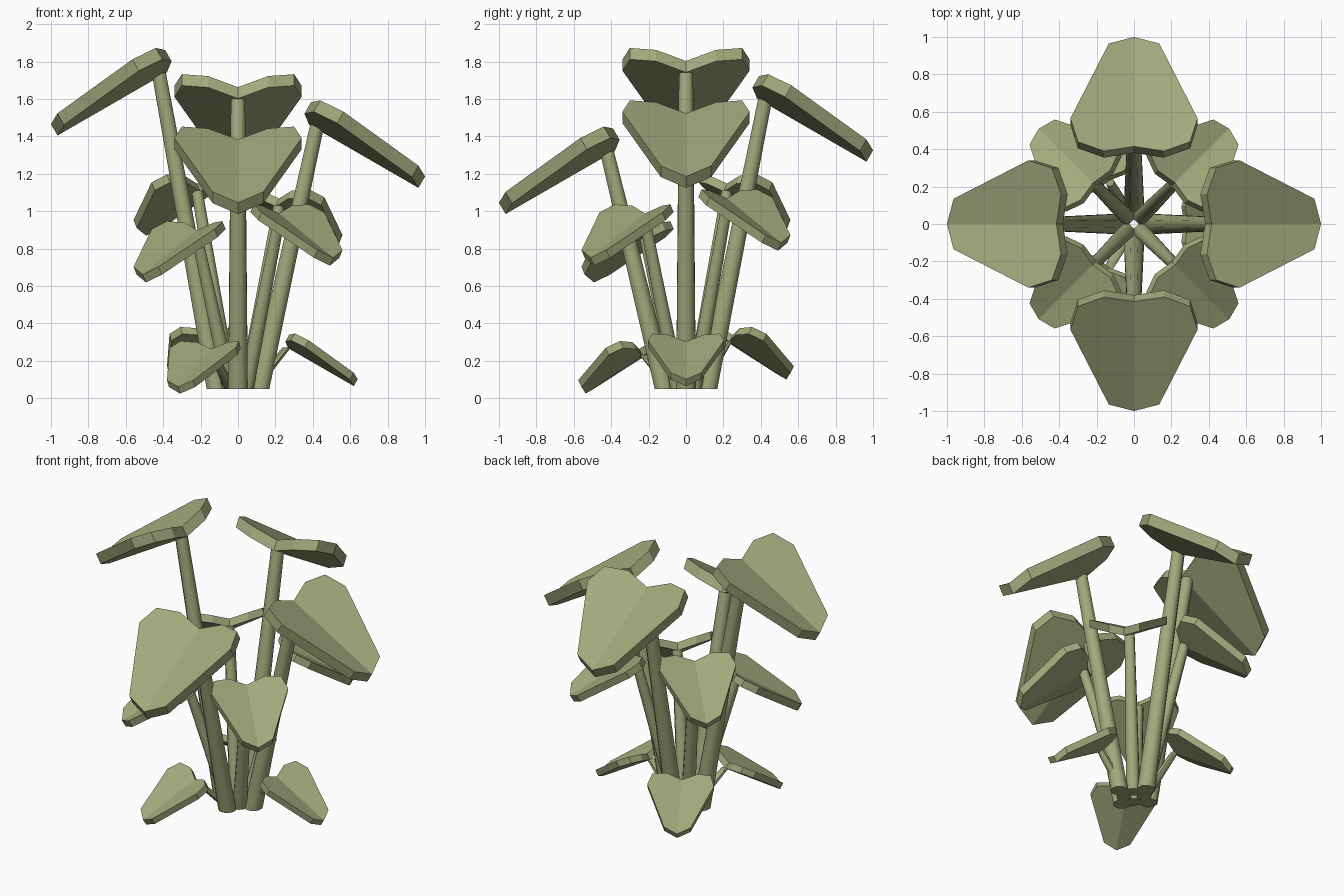
import bpy, bmesh, math
from mathutils import Matrix

old = bpy.data.objects.get("Cube")
if old:
    bpy.data.objects.remove(old, do_unlink=True)

olive = bpy.data.materials.new("olive_green")
olive.use_nodes = True
colour = (0.36, 0.40, 0.20, 1)
olive.diffuse_color = colour
olive.node_tree.nodes["Principled BSDF"].inputs["Base Color"].default_value = colour

TILT = math.radians(30)
FOLD = 0.28          # rise of each leaf half away from the midrib
THICK = 0.07
# half outline of a full-size leaf: distance from plant centre, half width
OUTLINE = [(0.415, 0), (0.39, 0.16), (0.44, 0.30), (0.565, 0.34), (0.965, 0.135), (1.0, 0)]


def finish(bm, name, angle):
    bmesh.ops.recalc_face_normals(bm, faces=bm.faces)
    bm.transform(Matrix.Rotation(math.radians(angle), 4, 'Z'))
    mesh = bpy.data.meshes.new(name)
    bm.to_mesh(mesh)
    bm.free()
    mesh.materials.append(olive)
    obj = bpy.data.objects.new(name, mesh)
    bpy.context.collection.objects.link(obj)
    return obj


def leaf(name, angle, top, size, reach):
    """Folded heart-shaped slab whose tip ends at the given reach."""
    bm = bmesh.new()
    drop = (THICK * size * math.sin(TILT), THICK * size * math.cos(TILT))

    def point(r, w, under):
        z = -0.06 - math.tan(TILT) * (r - 0.415) + FOLD * abs(w)
        x = reach + (r - 1) * size
        return bm.verts.new((x - under * drop[0], w * size, top + z * size - under * drop[1]))

    # shared midrib points, then one half on each side
    rib = {(i, u): point(*OUTLINE[i], u) for i in (0, 5) for u in (0, 1)}
    for side in (1, -1):
        rows = []
        for u in (0, 1):
            mid = [point(r, side * w, u) for r, w in OUTLINE[1:5]]
            rows.append([rib[0, u]] + mid + [rib[5, u]])
        upper, lower = rows
        bm.faces.new(upper)
        bm.faces.new(lower)
        for i in range(5):
            bm.faces.new((upper[i], upper[i + 1], lower[i + 1], lower[i]))
    return finish(bm, name, angle)


def stem(name, angle, start, end, height, thick):
    """Leaning tapered stalk with level ends."""
    bm = bmesh.new()
    rings = []
    for r, z, rad in ((start, 0.05, thick), (end, height, thick * 0.72)):
        ring = []
        for k in range(8):
            a = math.tau * (k + 0.5) / 8
            ring.append(bm.verts.new((r + rad * math.cos(a), rad * math.sin(a), z)))
        rings.append(ring)
        bm.faces.new(ring)
    for k in range(8):
        n = (k + 1) % 8
        bm.faces.new((rings[0][k], rings[0][n], rings[1][n], rings[1][k]))
    obj = finish(bm, name, angle)
    bpy.ops.object.select_all(action='DESELECT')
    obj.select_set(True)
    bpy.context.view_layer.objects.active = obj
    bpy.ops.object.shade_smooth_by_angle(angle=math.radians(50))


# tiers: name, leaf size, reach, stem base, stem end, stem thickness, (angle, top height)
TIERS = [
    ("large", 1.0, 1.0, 0.115, 0.425, 0.057,
     [(0, 1.583), (90, 1.723), (180, 1.863), (270, 1.443)]),
    ("medium", 0.7, 0.72, 0.06, 0.31, 0.045,
     [(45, 1.11), (135, 1.19), (225, 0.94), (315, 1.03)]),
    ("small", 0.6, 0.64, 0.08, 0.26, 0.034,
     [(0, 0.34), (120, 0.375), (240, 0.30)]),
]
for tier, size, reach, start, end, thick, places in TIERS:
    for i, (angle, top) in enumerate(places, 1):
        leaf(f"{tier}_leaf_{i}", angle, top, size, reach)
        stem(f"{tier}_stem_{i}", angle, start, end, top - 0.115 * size, thick)
